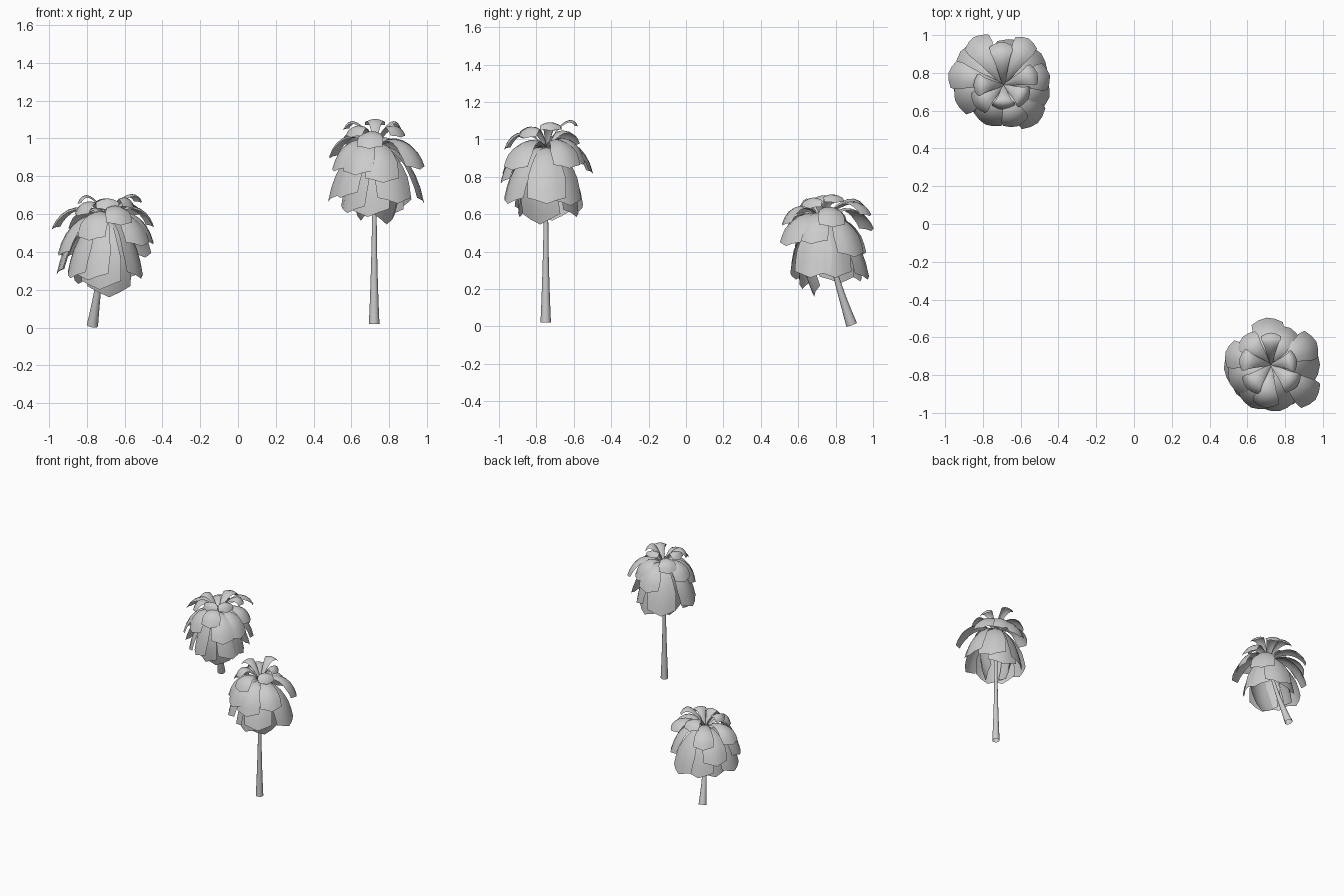
import bpy, bmesh, math
from mathutils import Vector, Matrix

cube = bpy.data.objects.get("Cube")
if cube:
    bpy.data.objects.remove(cube)

grey = bpy.data.materials.new("plain_grey")
grey.use_nodes = True
grey.diffuse_color = (0.6, 0.6, 0.6, 1)
grey.node_tree.nodes["Principled BSDF"].inputs["Base Color"].default_value = (0.6, 0.6, 0.6, 1)


def finish(name, bm, angle=50):
    mesh = bpy.data.meshes.new(name)
    bm.to_mesh(mesh)
    bm.free()
    mesh.materials.append(grey)
    obj = bpy.data.objects.new(name, mesh)
    bpy.context.collection.objects.link(obj)
    bpy.ops.object.select_all(action='DESELECT')
    obj.select_set(True)
    bpy.context.view_layer.objects.active = obj
    bpy.ops.object.shade_smooth_by_angle(angle=math.radians(angle))


def bezier(points, t):
    a, b, c, d = [Vector(p) for p in points]
    s = 1 - t
    return a * s**3 + b * 3 * s * s * t + c * 3 * s * t * t + d * t**3


def add_frond(bm, heart, angle, reach, tip):
    # the lower the tip, the flatter the start of the arc and the wider the blade;
    # the lowest blades bulge out and curl back in toward the trunk
    bulge = max(0.85 * reach, -0.45 * tip)
    path = [(0, 0), (0.4 * bulge, 0.13 + 0.25 * tip),
            (bulge, 0.12 + 0.65 * tip), (reach, tip)]
    half = 0.068 - 0.12 * tip
    turn = Matrix.Translation(heart) @ Matrix.Rotation(math.radians(angle), 4, 'Z')
    rows, cols = 8, 4
    grid = []
    for i in range(rows + 1):
        t = i / rows
        width = half * (0.1 + 0.9 * min(t * 1.3, 1))
        line = []
        for j in range(cols + 1):
            u = 2 * j / cols - 1
            # the blade is arched across and ends in a shallow point with two corners
            tt = t - 0.06 * abs(u) * t**4
            p = bezier(path, tt)
            tangent = (bezier(path, tt + 0.01) - bezier(path, tt - 0.01)).normalized()
            sag = 0.3 * width * u * u
            line.append(bm.verts.new(turn @ Vector(
                (p.x + tangent.y * sag, u * width, p.y - tangent.x * sag))))
        grid.append(line)
    for a, b in zip(grid, grid[1:]):
        for j in range(cols):
            bm.faces.new((a[j], b[j], b[j + 1], a[j + 1]))


def build_crown(name, heart, fronds):
    bm = bmesh.new()
    for angle, reach, tip in fronds:
        add_frond(bm, heart, angle, reach, tip)
    finish(name, bm)


def build_trunk(name, path, r0, r1, sides=12, rows=8):
    # open-ended tapering tube
    bm = bmesh.new()
    rings = []
    for i in range(rows + 1):
        t = i / rows
        axis = (bezier(path, t + 0.01) - bezier(path, t - 0.01)).normalized()
        turn = Vector((0, 0, 1)).rotation_difference(axis)
        r = r1 + (r0 - r1) * (1 - t) ** 2.2
        rings.append([bm.verts.new(bezier(path, t) + turn @ Vector(
            (r * math.cos(a), r * math.sin(a), 0)))
            for a in [2 * math.pi * k / sides for k in range(sides)]])
    for a, b in zip(rings, rings[1:]):
        for k in range(sides):
            n = (k + 1) % sides
            bm.faces.new((a[k], a[n], b[n], b[k]))
    finish(name, bm)


# Tall upright palm; each frond is (compass angle, reach, tip height from the heart)
build_trunk("tall_trunk", [(0.72, -0.75, 0.02), (0.72, -0.75, 0.3),
                           (0.72, -0.75, 0.6), (0.725, -0.745, 0.95)], 0.028, 0.01)
build_crown("tall_fronds", (0.725, -0.745, 0.945), [
    # raised fronds
    (90, .17, .12), (170, .17, .1), (10, .14, .1), (225, .18, .06),
    (-40, .18, .06), (-98, .23, 0), (135, .21, .02),
    # arching fronds
    (27, .27, -.1), (-38, .3, -.11), (-80, .25, -.18), (-115, .25, -.14),
    (165, .25, -.05), (95, .25, -.13), (62, .22, -.08), (205, .24, -.12),
    # drooping fronds
    (0, .26, -.29), (-60, .24, -.29), (-140, .24, -.26), (185, .25, -.28),
    (40, .2, -.3), (120, .2, -.33), (70, .17, -.36), (215, .18, -.34),
    (-105, .15, -.36), (-30, .07, -.4), (160, .08, -.38),
])

# Short leaning palm
build_trunk("short_trunk", [(-0.77, 0.885, 0.01), (-0.745, 0.83, 0.17),
                            (-0.72, 0.77, 0.35), (-0.69, 0.735, 0.57)], 0.03, 0.011)
build_crown("short_fronds", (-0.69, 0.735, 0.56), [
    # raised fronds
    (62, .28, .03), (94, .23, .06), (20, .19, .1), (-30, .15, .07),
    (270, .13, .06), (215, .19, .03), (180, .16, .09), (-72, .23, -.02),
    # arching fronds
    (122, .3, -.05), (168, .3, -.04), (12, .25, -.03), (245, .23, -.1),
    (-15, .25, -.12), (-48, .27, -.13), (40, .26, -.19), (142, .29, -.19),
    (197, .27, -.18),
    # drooping fronds
    (72, .25, -.31), (178, .27, -.28), (207, .22, -.3), (235, .18, -.31),
    (-80, .05, -.4), (-110, .12, -.36), (-22, .19, -.3), (20, .19, -.3),
    (110, .21, -.32), (150, .18, -.33),
])
